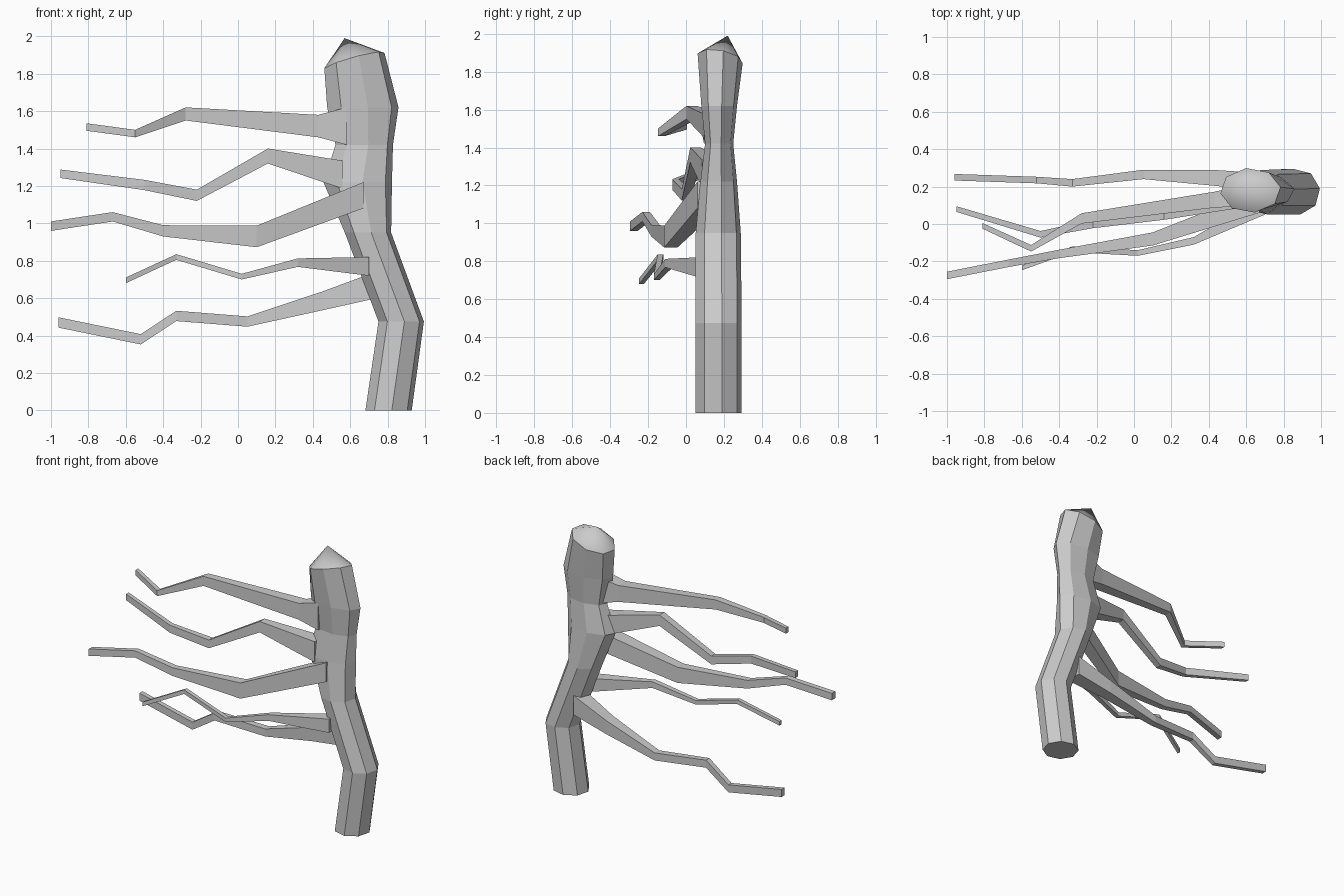
import bpy, bmesh, math


def loft(name, rings, apex=None):
    """Skin a list of vertex rings, capping both ends (or closing with an apex)."""
    bm = bmesh.new()
    loops = [[bm.verts.new(p) for p in ring] for ring in rings]
    n = len(loops[0])
    for a, b in zip(loops, loops[1:]):
        for i in range(n):
            j = (i + 1) % n
            bm.faces.new((a[i], a[j], b[j], b[i]))
    bm.faces.new(loops[0][::-1])
    cap = []
    if apex:
        tip = bm.verts.new(apex)
        top = loops[-1]
        cap = [bm.faces.new((top[i], top[(i + 1) % n], tip)) for i in range(n)]
    else:
        bm.faces.new(loops[-1])
    bmesh.ops.recalc_face_normals(bm, faces=bm.faces[:])
    for f in cap:
        f.smooth = True
    mesh = bpy.data.meshes.new(name)
    bm.to_mesh(mesh)
    bm.free()
    ob = bpy.data.objects.new(name, mesh)
    bpy.context.collection.objects.link(ob)
    return ob


# Trunk: x min, x max, y min, y max, z, x tilt, y tilt of each eight-sided ring
trunk_rings = [
    (0.68, 0.93, 0.05, 0.295, 0.00, 0, 0),
    (0.75, 0.995, 0.05, 0.295, 0.475, 0, 0),
    (0.57, 0.82, 0.05, 0.29, 0.95, 0, 0),
    (0.455, 0.825, 0.075, 0.27, 1.22, 0, 0),
    (0.52, 0.83, 0.10, 0.25, 1.42, 0, 0),
    (0.475, 0.86, 0.08, 0.27, 1.62, 0, 0),
    (0.46, 0.785, 0.06, 0.30, 1.87, 0.27, -0.17),
]


def octagon(x0, x1, y0, y1, z, tx, ty):
    ring = []
    for i in range(8):
        a = math.radians(8 + 45 * i)
        dx, dy = math.cos(a) * (x1 - x0) / 2, math.sin(a) * (y1 - y0) / 2
        ring.append(((x0 + x1) / 2 + dx, (y0 + y1) / 2 + dy, z + tx * dx + ty * dy))
    return ring


loft("trunk", [octagon(*r) for r in trunk_rings], apex=(0.57, 0.22, 1.99))

# Branches: x, y, z, height, depth of each four-sided section
branches = {
    "top_branch": [
        (0.58, 0.15, 1.52, 0.20, 0.11), (0.43, 0.13, 1.52, 0.12, 0.085),
        (-0.28, 0.03, 1.585, 0.07, 0.055), (-0.55, -0.13, 1.48, 0.04, 0.035),
        (-0.81, -0.01, 1.515, 0.04, 0.03)],
    "upper_branch": [
        (0.56, 0.14, 1.26, 0.15, 0.11), (0.16, 0.05, 1.36, 0.08, 0.055),
        (-0.22, 0.00, 1.15, 0.06, 0.045), (-0.50, -0.055, 1.205, 0.055, 0.035),
        (-0.95, 0.08, 1.265, 0.045, 0.03)],
    "middle_branch": [
        (0.67, 0.12, 1.15, 0.14, 0.12), (0.10, -0.08, 0.93, 0.115, 0.07),
        (-0.40, -0.16, 0.96, 0.06, 0.045), (-0.67, -0.21, 1.035, 0.05, 0.04),
        (-1.00, -0.275, 0.985, 0.05, 0.04)],
    "lower_branch": [
        (0.70, 0.10, 0.77, 0.10, 0.10), (0.32, -0.09, 0.79, 0.045, 0.04),
        (0.02, -0.155, 0.715, 0.03, 0.03), (-0.33, -0.135, 0.82, 0.03, 0.03),
        (-0.60, -0.235, 0.695, 0.03, 0.025)],
    "bottom_branch": [
        (0.72, 0.21, 0.665, 0.14, 0.12), (0.45, 0.245, 0.585, 0.10, 0.085),
        (0.05, 0.265, 0.475, 0.055, 0.05), (-0.33, 0.22, 0.505, 0.055, 0.04),
        (-0.52, 0.235, 0.38, 0.055, 0.035), (-0.96, 0.25, 0.47, 0.055, 0.035)],
}


def section(x, y, z, h, d):
    h, d = h / 2, d / 2
    return [(x, y - d, z - h), (x, y + d, z - h), (x, y + d, z + h), (x, y - d, z + h)]


for name, pts in branches.items():
    loft(name, [section(*p) for p in pts])
